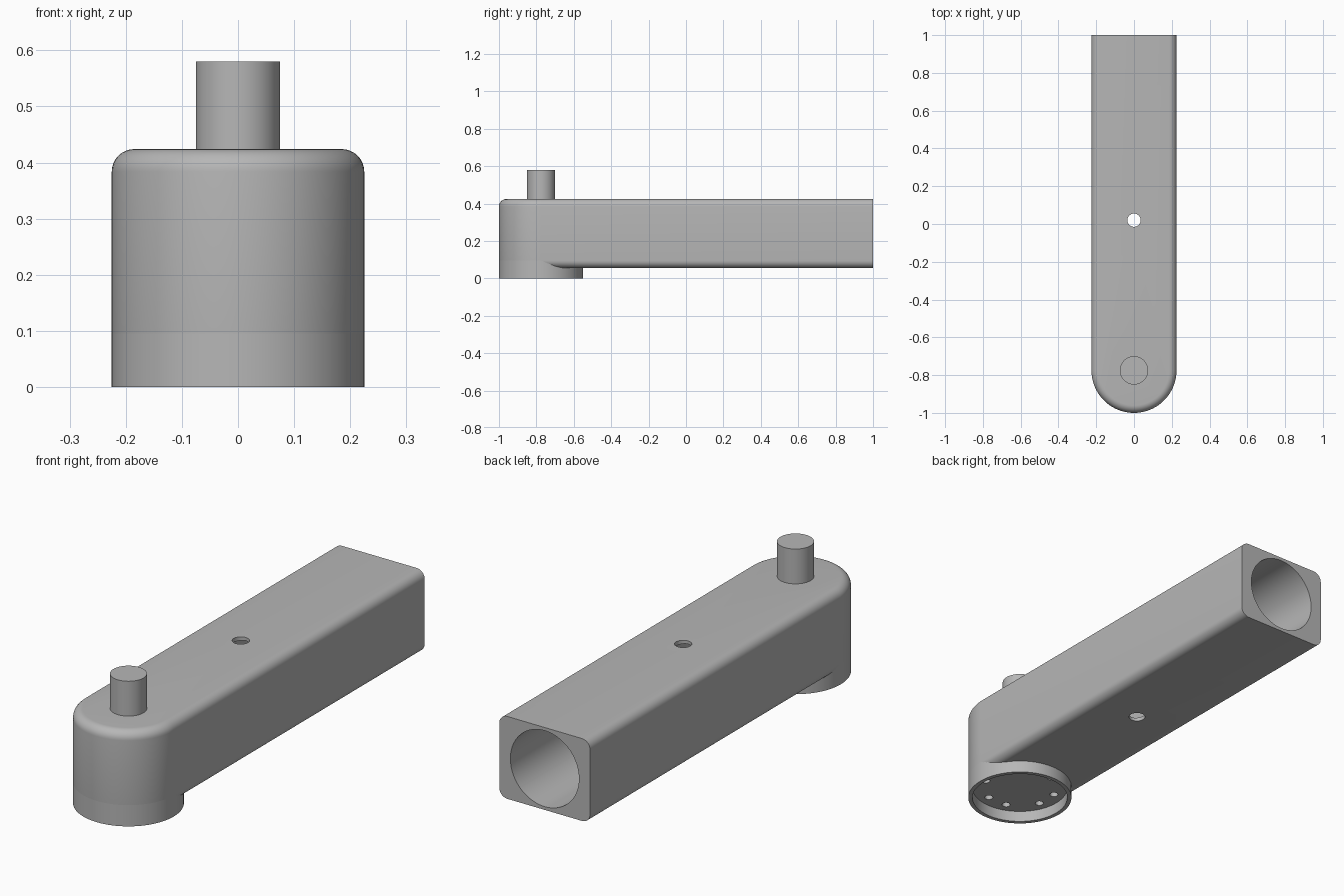
import bpy
import bmesh
from math import sin, cos, pi, radians
from mathutils import Matrix

if "Cube" in bpy.data.objects:
    bpy.data.objects.remove(bpy.data.objects["Cube"], do_unlink=True)

HALF = 0.225              # half width of the arm and radius of its round end
BOTTOM, TOP = 0.055, 0.424
FILLET = 0.04
PIVOT = -0.775            # y of the round end's axis
MID = (BOTTOM + TOP) / 2

grey = bpy.data.materials.new("plain grey")
grey.use_nodes = True
grey.diffuse_color = (0.47, 0.47, 0.47, 1)
grey.node_tree.nodes["Principled BSDF"].inputs["Base Color"].default_value = grey.diffuse_color


def finish(name, bm):
    bmesh.ops.recalc_face_normals(bm, faces=bm.faces)
    mesh = bpy.data.meshes.new(name)
    bm.to_mesh(mesh)
    bm.free()
    mesh.materials.append(grey)
    obj = bpy.data.objects.new(name, mesh)
    bpy.context.collection.objects.link(obj)
    return obj


def cylinder(name, radius, start, length, axis="Z", sides=96):
    """Cylinder from a start point along +z or +y."""
    bm = bmesh.new()
    turn = Matrix.Rotation(radians(-90), 4, "X") if axis == "Y" else Matrix()
    place = Matrix.Translation(start) @ turn @ Matrix.Translation((0, 0, length / 2))
    bmesh.ops.create_cone(bm, cap_ends=True, segments=sides, radius1=radius,
                          radius2=radius, depth=length, matrix=place)
    return finish(name, bm)


def activate(obj):
    bpy.ops.object.select_all(action="DESELECT")
    obj.select_set(True)
    bpy.context.view_layer.objects.active = obj


def cut(obj, cutters):
    activate(obj)
    for cutter in cutters:
        mod = obj.modifiers.new("cut", "BOOLEAN")
        mod.operation = "DIFFERENCE"
        mod.solver = "EXACT"
        mod.object = cutter
        bpy.ops.object.modifier_apply(modifier=mod.name)


# Arm: long bar with a round front end and filleted long edges
bm = bmesh.new()
outline = [(HALF, 1), (-HALF, 1)]
for i in range(49):
    a = pi + pi * i / 48
    outline.append((HALF * cos(a), PIVOT + HALF * sin(a)))
base = bm.faces.new([bm.verts.new((x, y, BOTTOM)) for x, y in outline])
extruded = bmesh.ops.extrude_face_region(bm, geom=[base], use_keep_orig=True)
for v in extruded["geom"]:
    if isinstance(v, bmesh.types.BMVert):
        v.co.z = TOP
bmesh.ops.recalc_face_normals(bm, faces=bm.faces)
rims = [e for e in bm.edges
        if abs(e.verts[0].co.z - e.verts[1].co.z) < 0.001
        and min(v.co.y for v in e.verts) < 0.99]
bmesh.ops.bevel(bm, geom=rims, offset=FILLET, offset_type="OFFSET", segments=8,
                profile=0.5, affect="EDGES", clamp_overlap=False)
arm = finish("arm", bm)

# Round base below the front end, and the pin above it
boss = cylinder("base_boss", HALF, (0, PIVOT, 0), BOTTOM + FILLET)
pin = cylinder("top_pin", 0.075, (0, PIVOT, TOP - 0.01), 0.166, sides=64)

# Cutters: rear bore, cross hole, base recess and paired screw holes
bore = cylinder("bore_cutter", 0.17, (0, -0.45, MID), 2, "Y")
cross = cylinder("cross_hole_cutter", 0.035, (0, 0.02, -0.2), 1, sides=48)
recess = cylinder("recess_cutter", 0.207, (0, PIVOT, -0.1), 0.15)
screws = []
for quarter in range(4):
    for side in (-1, 1):
        a = radians(90 * quarter + 18 * side)
        screws.append(cylinder("screw_hole_cutter", 0.018,
                               (0.16 * cos(a), PIVOT + 0.16 * sin(a), 0.02), 0.065, sides=24))

cut(arm, [bore, cross] + screws)
cut(boss, [recess] + screws)
for cutter in [bore, cross, recess] + screws:
    bpy.data.objects.remove(cutter, do_unlink=True)

for obj in (arm, boss, pin):
    activate(obj)
    bpy.ops.object.shade_smooth_by_angle(angle=radians(30))
